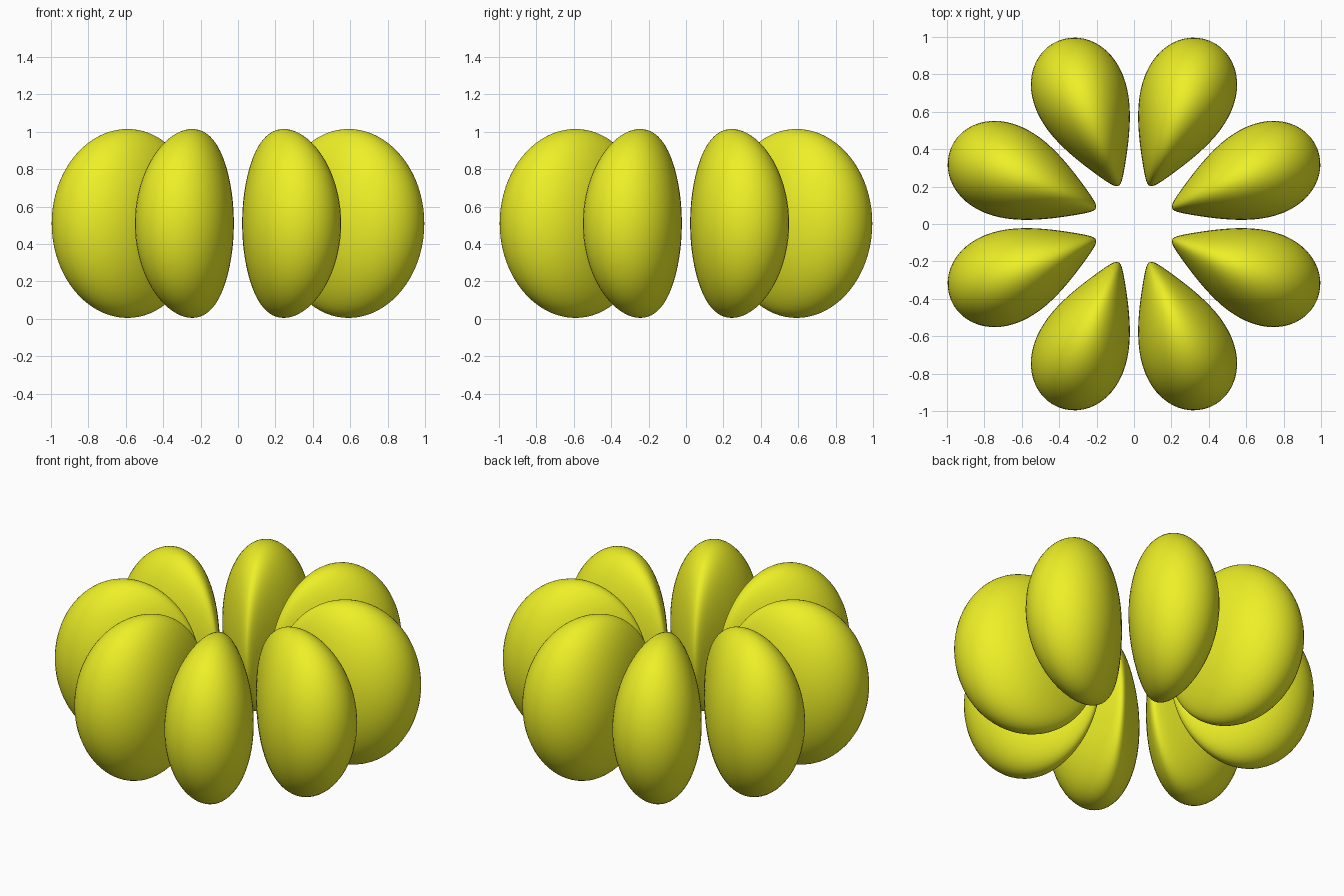
import bpy, bmesh, math

if "Cube" in bpy.data.objects:
    bpy.data.objects.remove(bpy.data.objects["Cube"])

PETALS = 8
RING_R, HALF_DEPTH = 0.64, 0.42       # radial centre and half length
HALF_ANGLE = math.radians(20.3)       # angular half width
MID_Z, HALF_HEIGHT = 0.51, 0.505

mat = bpy.data.materials.new("yellow")
mat.diffuse_color = (0.85, 0.87, 0.02, 1)
mat.use_nodes = True
mat.node_tree.nodes["Principled BSDF"].inputs["Base Color"].default_value = mat.diffuse_color


def petal_mesh():
    """Sphere bent into polar space: pointed inside, broad and round outside."""
    bm = bmesh.new()
    bmesh.ops.create_uvsphere(bm, u_segments=64, v_segments=40, radius=1)
    for v in bm.verts:
        a, b, c = v.co
        r = RING_R + HALF_DEPTH * a
        ang = HALF_ANGLE * b * (1 - 0.08 * a)
        v.co = (r * math.cos(ang), r * math.sin(ang), MID_Z + HALF_HEIGHT * c)
    for f in bm.faces:
        f.smooth = True
    me = bpy.data.meshes.new("petal")
    bm.to_mesh(me)
    bm.free()
    me.materials.append(mat)
    return me


# Ring of identical petals around the z axis
mesh = petal_mesh()
for i in range(PETALS):
    ob = bpy.data.objects.new(f"petal_{i + 1}", mesh)
    ob.rotation_euler.z = (i + 0.5) * 2 * math.pi / PETALS
    bpy.context.collection.objects.link(ob)
